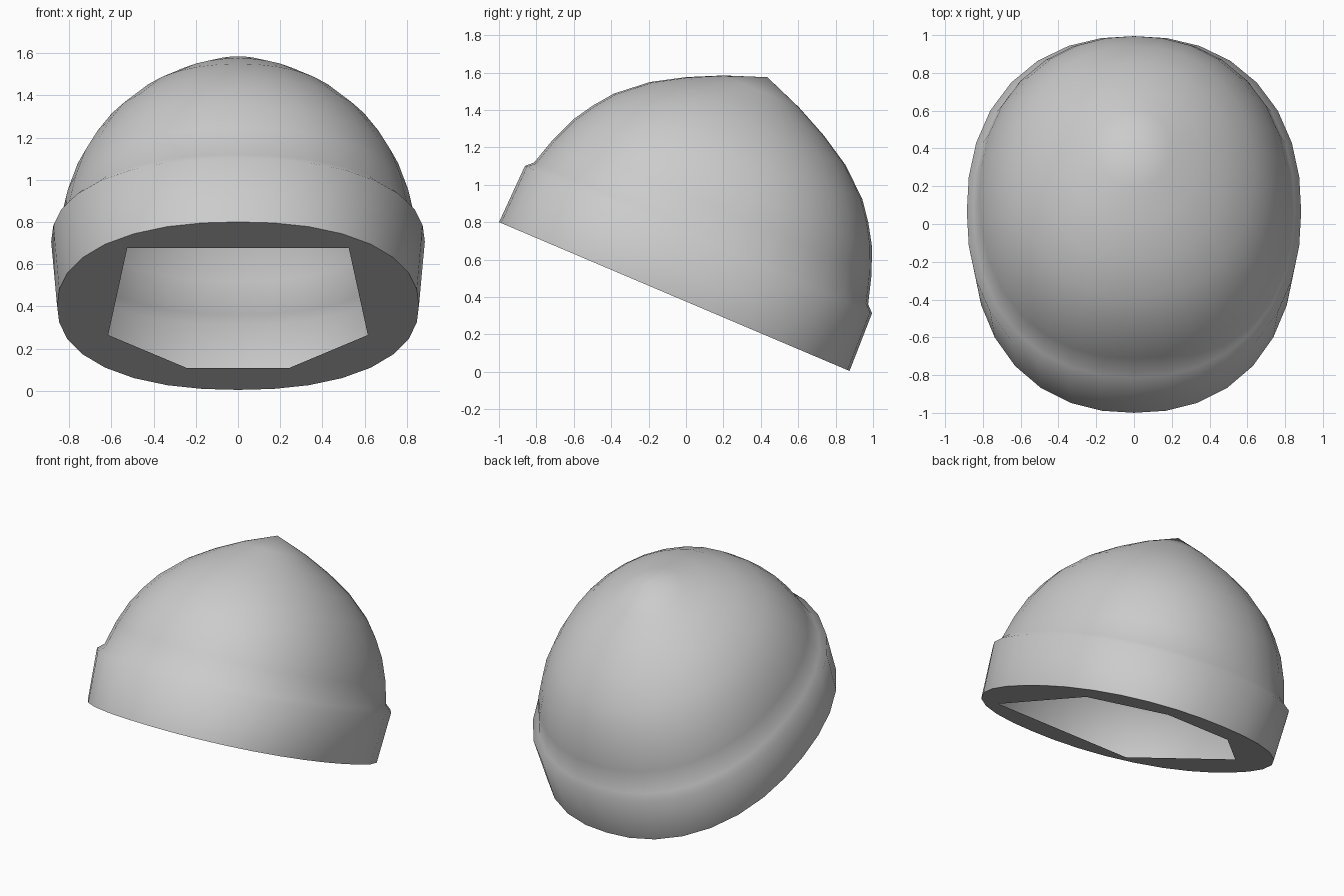
import bpy
import bmesh
from math import sin, cos, pi, radians
from mathutils import Matrix

if "Cube" in bpy.data.objects:
    bpy.data.objects.remove(bpy.data.objects["Cube"])

SEGMENTS = 32

# Half width (x), half length (y), height and squareness of each ring, in the untilted hat
rings = [
    (0.857, 1.018, 0.0, 2.25),    # bottom of the folded band
    (0.885, 1.008, 0.331, 2.25),  # top of the folded band
    (0.850, 0.970, 0.367, 2.22),  # step in to the crown
    (0.817, 0.925, 0.52, 2.2),
    (0.770, 0.868, 0.66, 2.17),
    (0.710, 0.800, 0.77, 2.15),
    (0.640, 0.722, 0.872, 2.12),
    (0.505, 0.568, 1.005, 2.08),
    (0.358, 0.400, 1.105, 2.04),
    (0.198, 0.220, 1.191, 2.0),
]


def ring_points(rx, ry, z, n):
    """Slightly squared ellipse at height z."""
    for i in range(SEGMENTS):
        t = 2 * pi * i / SEGMENTS
        r = (abs(cos(t)) ** n + abs(sin(t)) ** n) ** (-1 / n)
        yield (rx * r * cos(t), ry * r * sin(t), z)


def edge_loop(bm, verts):
    found = []
    for a, b in zip(verts, verts[1:] + verts[:1]):
        found.append(bm.edges.get((a, b)) or bm.edges.new((a, b)))
    return found


bm = bmesh.new()

# Band and crown shell
loops = [[bm.verts.new(p) for p in ring_points(*r)] for r in rings]
for low, high in zip(loops, loops[1:]):
    for i in range(SEGMENTS):
        j = (i + 1) % SEGMENTS
        bm.faces.new((low[i], low[j], high[j], high[i]))

# Pointed tip
tip = bm.verts.new((0, 0, 1.274))
top = loops[-1]
for i in range(SEGMENTS):
    bm.faces.new((top[i], top[(i + 1) % SEGMENTS], tip))

# Flat underside with a six-sided opening
half = [(0.245, 0.75), (0.615, 0.353), (0.525, -0.70)]
outline = half + [(-x, y) for x, y in reversed(half)]
hole = [bm.verts.new((x, y, 0)) for x, y in outline]
bmesh.ops.triangle_fill(bm, use_beauty=True, use_dissolve=False,
                        normal=(0, 0, -1),
                        edges=edge_loop(bm, loops[0]) + edge_loop(bm, hole))

bmesh.ops.recalc_face_normals(bm, faces=bm.faces[:])

# Tilt towards the back and set on the ground
bm.transform(Matrix.Translation((0, -0.0625, 0.4025))
             @ Matrix.Rotation(radians(-23), 4, 'X'))

mesh = bpy.data.meshes.new("knit_cap")
bm.to_mesh(mesh)
bm.free()
cap = bpy.data.objects.new("knit_cap", mesh)
bpy.context.collection.objects.link(cap)

bpy.context.view_layer.objects.active = cap
cap.select_set(True)
bpy.ops.object.shade_smooth_by_angle(angle=radians(60))
